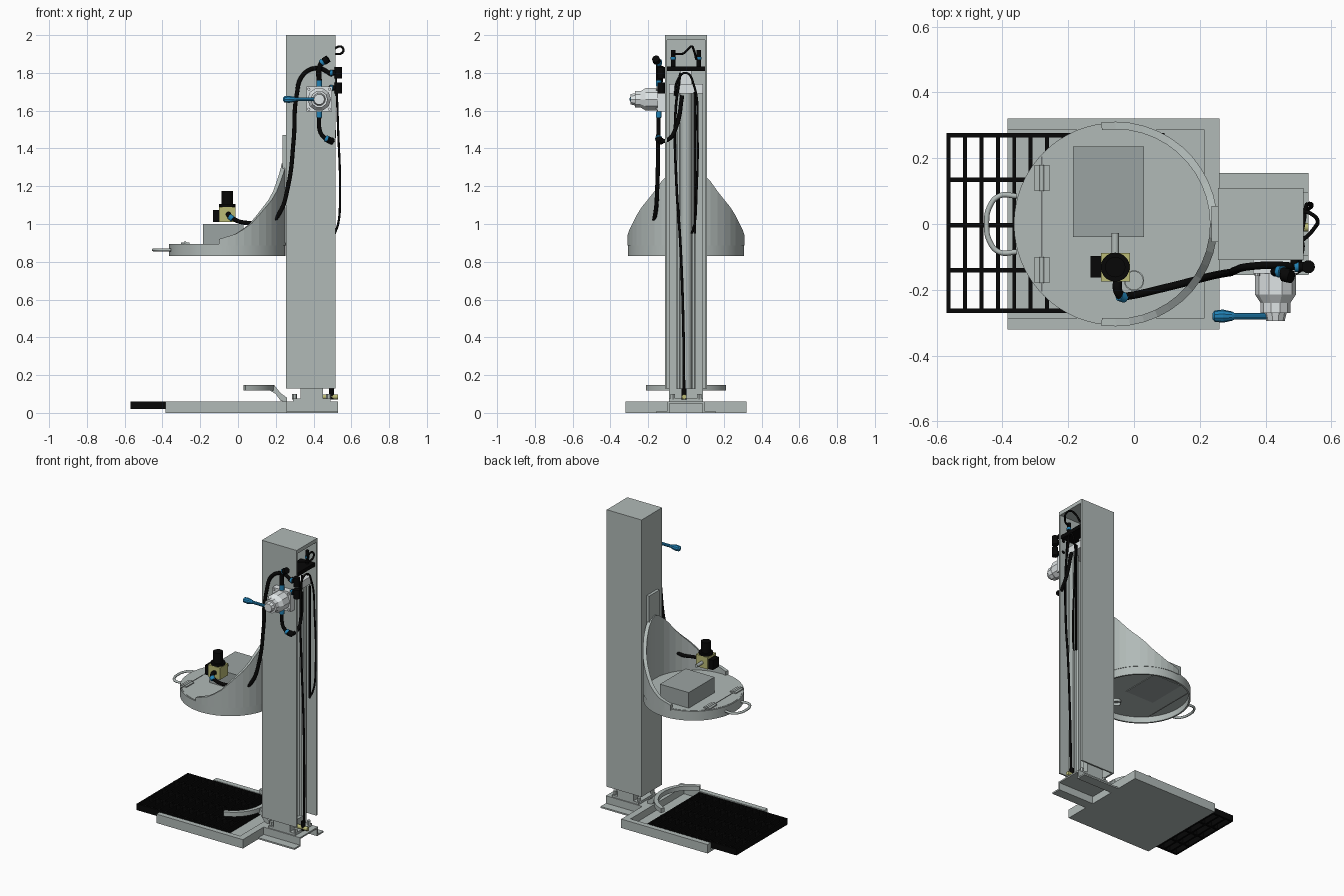
import bpy, bmesh
from math import radians, sin, cos
from mathutils import Vector

if "Cube" in bpy.data.objects:
    bpy.data.objects.remove(bpy.data.objects["Cube"])


def mat(name, *c):
    m = bpy.data.materials.new(name)
    m.diffuse_color = (*c, 1)
    m.use_nodes = True
    m.node_tree.nodes["Principled BSDF"].inputs["Base Color"].default_value = m.diffuse_color
    return m


GREY = mat("painted steel", .44, .49, .475)
BOXGREY = mat("box grey", .33, .37, .36)
DARK = mat("dark grey", .15, .16, .16)
BLACK = mat("black rubber", .002, .002, .002)
BLUE = mat("blue plastic", .015, .22, .46)
BRASS = mat("brass", .5, .5, .18)
LIGHT = mat("light metal", .74, .78, .79)


def finish(name, bm, m=GREY, smooth=False):
    bmesh.ops.recalc_face_normals(bm, faces=bm.faces)
    me = bpy.data.meshes.new(name)
    bm.to_mesh(me)
    bm.free()
    ob = bpy.data.objects.new(name, me)
    bpy.context.collection.objects.link(ob)
    me.materials.append(m)
    if smooth:
        bpy.ops.object.select_all(action='DESELECT')
        ob.select_set(True)
        bpy.context.view_layer.objects.active = ob
        bpy.ops.object.shade_smooth_by_angle(angle=radians(35))
    return ob


def add_box(bm, x0, x1, y0, y1, z0, z1):
    vs = bmesh.ops.create_cube(bm, size=1)['verts']
    for v in vs:
        v.co = ((x0 + x1) / 2 + v.co.x * (x1 - x0), (y0 + y1) / 2 + v.co.y * (y1 - y0),
                (z0 + z1) / 2 + v.co.z * (z1 - z0))


def boxes(name, dims, m=GREY):
    bm = bmesh.new()
    for d in dims:
        add_box(bm, *d)
    return finish(name, bm, m)


def lathe(name, start, axis, rings, m=GREY, n=20, smooth=True):
    """Stacked (distance, radius) rings along an axis, capped at both ends."""
    bm = bmesh.new()
    q = Vector(axis).to_track_quat('Z', 'Y')
    loops = [[bm.verts.new(Vector(start) + q @ Vector((r * cos(6.283185 * i / n), r * sin(6.283185 * i / n), d)))
              for i in range(n)] for d, r in rings]
    for a, b in zip(loops, loops[1:]):
        for i in range(n):
            bm.faces.new((a[i], a[(i + 1) % n], b[(i + 1) % n], b[i]))
    bm.faces.new(loops[0])
    bm.faces.new(loops[-1])
    return finish(name, bm, m, smooth)


def rod(name, a, b, r, m=GREY, n=16):
    d = Vector(b) - Vector(a)
    return lathe(name, a, d, [(0, r), (d.length, r)], m, n)


def hose(name, pts, r, m=BLACK):
    cu = bpy.data.curves.new(name, 'CURVE')
    cu.dimensions, cu.bevel_depth, cu.bevel_resolution = '3D', r, 2
    cu.resolution_u, cu.use_fill_caps = 8, True
    s = cu.splines.new('BEZIER')
    s.bezier_points.add(len(pts) - 1)
    for b, p in zip(s.bezier_points, pts):
        b.co = p
        b.handle_left_type = b.handle_right_type = 'AUTO'
    ob = bpy.data.objects.new(name, cu)
    bpy.context.collection.objects.link(ob)
    cu.materials.append(m)
    bpy.ops.object.select_all(action='DESELECT')
    ob.select_set(True)
    bpy.context.view_layer.objects.active = ob
    bpy.ops.object.convert(target='MESH')
    return ob


def sector(name, cx, r0, r1, a0, a1, z0, top, n, smooth=True):
    """Curved wall between two angles, with top height given by a function of angle."""
    bm = bmesh.new()
    secs = []
    for i in range(n + 1):
        d = a0 + (a1 - a0) * i / n
        c, s, t = cos(radians(d)), sin(radians(d)), top(d)
        secs.append([bm.verts.new((cx + r * c, r * s, z)) for r, z in ((r0, z0), (r1, z0), (r1, t), (r0, t))])
    for a, b in zip(secs, secs[1:]):
        for k in range(4):
            bm.faces.new((a[k], a[(k + 1) % 4], b[(k + 1) % 4], b[k]))
    if a1 - a0 < 360:
        bm.faces.new(secs[0])
        bm.faces.new(secs[-1])
    bmesh.ops.remove_doubles(bm, verts=bm.verts, dist=1e-5)
    return finish(name, bm, GREY, smooth)


def prism(name, pts, y0, y1):
    bm = bmesh.new()
    f = bm.faces.new([bm.verts.new((x, y0, z)) for x, z in pts])
    g = bmesh.ops.extrude_face_region(bm, geom=[f])['geom']
    bmesh.ops.translate(bm, verts=[v for v in g if isinstance(v, bmesh.types.BMVert)], vec=(0, y1 - y0, 0))
    return finish(name, bm)


# base tray and grate
boxes("base_tray", [(-.385, .26, -.32, .32, 0, .012), (.215, .26, -.32, .32, .012, .06),
                    (-.385, .215, -.32, -.285, .012, .06), (-.385, .215, .285, .32, .012, .06)])
bars = [(-.57, .092, y - .007, y + .007, .02, .061) for y in (-.264, -.14, -.004, .134, .27)]
bars += [(x - .006, x + .006, -.27, .276, .02, .06) for x in [-.564 + .05 * i for i in range(14)]]
boxes("floor_grate", bars, BLACK)

# container locator arc and its strut
sector("locator_arc", -.03, .195, .222, -72, 72, .118, lambda d: .148, 24)
prism("locator_strut", [(.17, .148), (.195, .143), (.225, .105), (.26, .08), (.26, .055), (.225, .065),
                        (.2, .1), (.17, .118)], -.04, .04)

# hollow foot channel under the mast
foot = [(.255, .53, -.097, .097, .05, .06)]
for s in (-1, 1):
    foot += [(.255, .53, *sorted((s * .088, s * .097)), 0, .055), (.255, .53, *sorted((s * .09, s * .155)), 0, .01)]
boxes("foot_channel", foot)
boxes("mast_clamp", [(.29, .49, -.09, .09, .06, .075), (.33, .45, -.05, .05, .075, .13)])
for x in (.3, .48):
    for y in (-.07, .07):
        rod("clamp_bolt", (x, y, .07), (x, y, .1), .013, GREY, 6)

# column housing, open at the back
boxes("column_housing", [(.255, .267, -.11, .11, .13, 2), (.267, .515, -.11, -.1, .13, 2),
                         (.267, .515, .1, .11, .13, 2), (.267, .515, -.1, .1, 1.975, 2)])

# lifting mast inside the column
mast = []
for s in (-1, 1):
    mast += [(.33, .45, *sorted((s * .08, s * .09)), .06, 1.7)]
    mast += [(x, x + .012, *sorted((s * .05, s * .09)), .06, 1.7) for x in (.33, .438)]
boxes("mast_rails", mast)
rod("lift_cylinder", (.39, 0, .06), (.39, 0, 1.7), .032, GREY, 20)
for y in (-.04, .04):
    rod("guide_rod", (.425, y, .06), (.425, y, 1.72), .008)
    rod("top_fitting", (.47, y * 1.7, 1.83), (.47, y * 1.7, 1.92), .012, BLACK)
    rod("top_fitting_collar", (.47, y * 1.7, 1.87), (.47, y * 1.7, 1.885), .014, BLUE)
boxes("mast_head", [(.33, .48, -.09, .09, 1.69, 1.74), (.38, .42, -.03, .03, 1.74, 1.82)], LIGHT)
boxes("top_bracket", [(.4, .505, -.1, .1, 1.81, 1.835)], BLACK)

# lid, rim and guard
CX = -.057
sector("lid_rim", CX, .297, .308, 0, 360, .83, lambda d: .893, 64)
lathe("lid_plate", (CX, 0, .87), (0, 0, 1), [(0, .3), (.025, .3)], GREY, 64)
prof = [(0, 1.32), (10, 1.3), (21, 1.25), (36, 1.15), (52, 1.075), (66, 1.0), (80, .95), (98, .92)]


def guard_top(d):
    d = abs(d)
    for (a, za), (b, zb) in zip(prof, prof[1:]):
        if d <= b + .01:
            return za + (zb - za) * (d - a) / (b - a)
    return prof[-1][1]


sector("guard_wall", CX, .288, .311, -98, 98, .885, guard_top, 24, False)
boxes("carrier_plate", [(.236, .256, -.055, .055, .9, 1.47)])
boxes("control_box", [(-.185, .03, -.04, .235, .866, 1.0)], BOXGREY)
boxes("flap_seam", [(-.282, -.278, -.205, .205, .868, .897)], DARK)
for y in (-.14, .14):
    boxes("hinge", [(-.303, -.257, y - .04, y + .04, .893, .902)])
    rod("hinge_pin", (-.28, y - .04, .902), (-.28, y + .04, .902), .007)
hose("lid_handle", [(-.355, .085, .863), (-.41, .085, .863), (-.44, .05, .863), (-.448, 0, .863),
                    (-.44, -.05, .863), (-.41, -.085, .863), (-.355, -.085, .863)], .008, GREY)
sector("lid_port", 0, .027, .031, 0, 360, .85, lambda d: .9, 24).location.y = -.172

# solenoid valve on the lid
boxes("solenoid_block", [(-.1, -.012, -.175, -.088, 1.01, 1.09)], BRASS)
lathe("solenoid_coil", (-.057, -.131, 1.09), (0, 0, 1), [(0, .044), (.015, .044), (.015, .031), (.085, .031)], BLACK)
boxes("solenoid_plug", [(-.132, -.1, -.163, -.098, 1.01, 1.075)], BLACK)
rod("solenoid_pipe", (-.057, -.1, 1.045), (-.057, -.028, 1.045), .011)
hose("solenoid_elbow", [(-.05, -.17, 1.05), (-.05, -.2, 1.05), (-.04, -.22, 1.035)], .014)
rod("solenoid_collar", (-.045, -.218, 1.04), (-.028, -.224, 1.026), .016, BLUE)
hose("lid_hose", [(-.04, -.222, 1.04), (0, -.216, 1.015), (.09, -.195, 1.005), (.17, -.175, 1.01), (.215, -.163, 1.05),
                  (.265, -.152, 1.2), (.295, -.147, 1.45), (.31, -.14, 1.68), (.345, -.13, 1.79),
                  (.42, -.125, 1.825), (.5, -.13, 1.79)], .0115)

# hand valve with lever on the column side
boxes("valve_mount", [(.362, .498, -.15, -.108, 1.595, 1.727)], LIGHT)
lathe("valve_body", (.43, -.15, 1.66), (0, -1, 0), [(0, .062), (.065, .062), (.09, .045), (.12, .045), (.12, .034),
                                                 (.145, .028)], LIGHT, 10, False)
for x in (.375, .485):
    for z in (1.608, 1.714):
        rod("valve_bolt", (x, -.145, z), (x, -.158, z), .008, LIGHT, 8)
lathe("valve_lever", (.41, -.28, 1.66), (-1, 0, 0), [(0, .01), (.105, .01), (.112, .014), (.14, .02),
                                                 (.165, .017), (.172, .008)], BLUE, 10, False)

# valve ports, elbows and loops
P = -.145
for a, b in ((1.727, 1.76), (1.565, 1.595)):
    rod("port_collar", (.43, P, a), (.43, P, b), .015, BLUE)
hose("upper_port_hose", [(.43, P, 1.75), (.43, P, 1.82), (.445, P, 1.855), (.475, -.15, 1.87)], .014)
rod("upper_collar", (.44, P, 1.85), (.452, P, 1.862), .018, BLUE)
rod("upper_elbow", (.455, -.155, 1.86), (.478, -.16, 1.875), .02, BLACK)
hose("lower_port_hose", [(.43, P, 1.57), (.43, P, 1.51), (.445, P, 1.47), (.485, -.14, 1.442),
                         (.505, -.09, 1.45), (.505, -.05, 1.52), (.49, -.02, 1.68)], .011)
rod("lower_collar", (.462, P, 1.455), (.475, P, 1.448), .018, BLUE)
rod("lower_elbow", (.475, P, 1.448), (.5, -.13, 1.437), .018, BLACK)
for z in (1.69, 1.77):
    rod("side_elbow", (.53, -.13, z), (.53, -.13, z + .06), .02, BLACK)
    rod("side_arm", (.5, -.13, z + .03), (.53, -.13, z + .03), .014, BLACK)
    rod("side_collar", (.488, -.13, z + .03), (.5, -.13, z + .03), .016, BLUE)
    rod("side_nipple", (.488, -.13, z + .03), (.488, -.1, z + .03), .013, BLACK)

# hoses hanging in the open back
hose("top_loop_hose", [(.47, -.068, 1.9), (.51, -.05, 1.9), (.55, -.01, 1.905), (.558, .01, 1.925),
                       (.54, .03, 1.94), (.51, .04, 1.925), (.48, .055, 1.87)], .006)
hose("hanging_hose", [(.49, -.06, 1.68), (.505, -.04, 1.77), (.515, 0, 1.8), (.52, .04, 1.74), (.53, .06, 1.5),
                      (.54, .055, 1.15), (.53, .045, 1.0), (.512, .03, .95)], .006)
hose("supply_hose", [(.5, -.03, 1.8), (.505, -.055, 1.6), (.51, -.05, 1.2), (.508, -.03, .9), (.505, -.015, .5),
                     (.5, -.01, .09)], .007)
boxes("cable_strip", [(.5, .51, .04, .052, .95, 1.7)], BLACK)
rod("supply_fitting", (.45, -.01, .085), (.53, -.01, .085), .013, BRASS, 12)
rod("supply_elbow", (.495, -.01, .07), (.495, -.01, .13), .013, BLACK)
